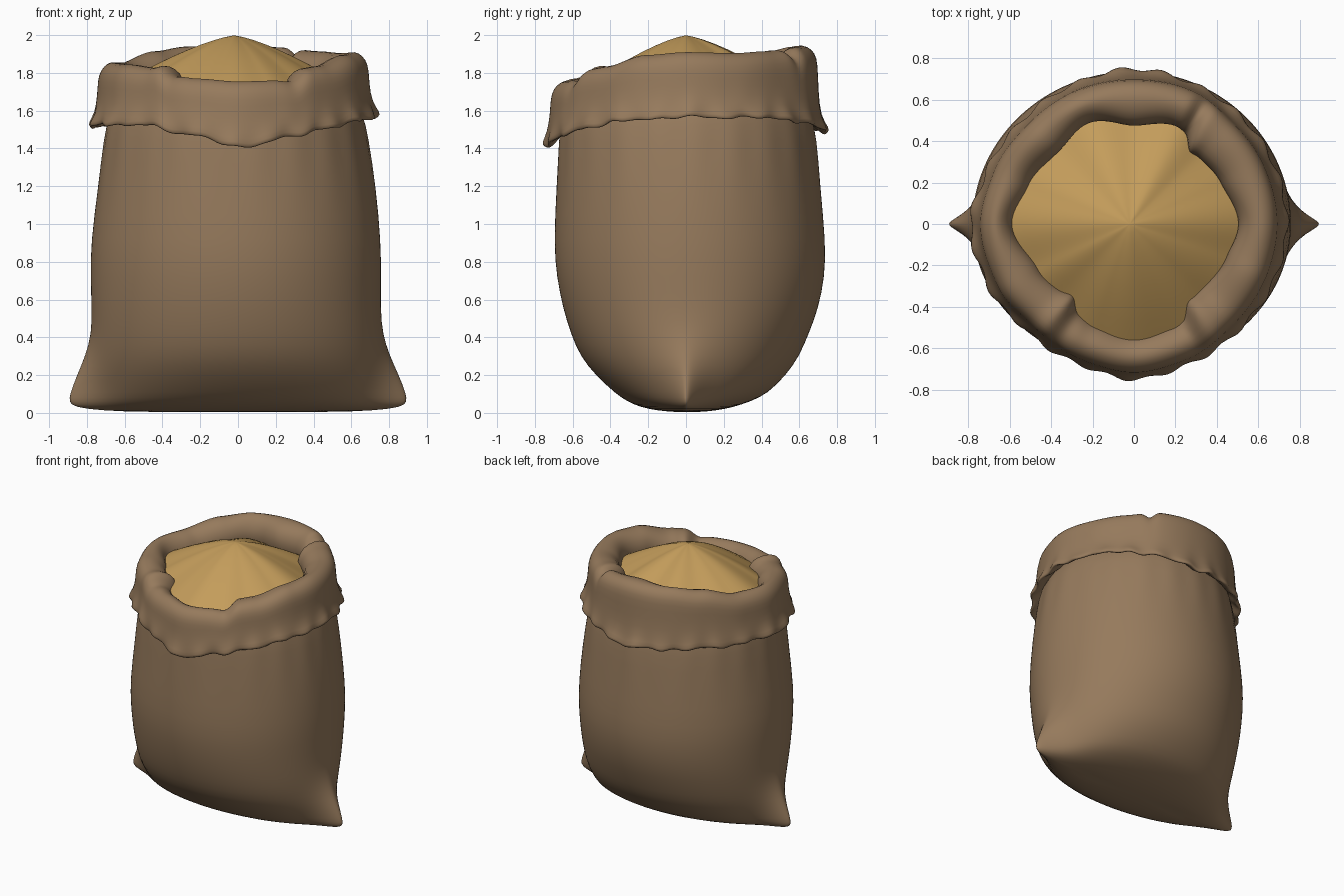
import bpy, bmesh, math

if "Cube" in bpy.data.objects:
    bpy.data.objects.remove(bpy.data.objects["Cube"])

N = 144  # points around each ring


def material(name, rgb):
    m = bpy.data.materials.new(name)
    m.diffuse_color = (*rgb, 1)
    m.use_nodes = True
    m.node_tree.nodes["Principled BSDF"].inputs["Base Color"].default_value = m.diffuse_color
    return m


burlap = material("burlap brown", (0.305, 0.195, 0.108))
golden = material("grain gold", (0.55, 0.335, 0.105))


def around(table, deg):
    """Smooth periodic interpolation of {angle: value rows}."""
    keys = sorted(table)
    deg %= 360
    for i, k in enumerate(keys):
        nxt = keys[(i + 1) % len(keys)] + (360 if i == len(keys) - 1 else 0)
        if k <= deg <= nxt:
            t = (deg - k) / (nxt - k)
            t = t * t * (3 - 2 * t)
            return [a + (b - a) * t for a, b in zip(table[k], table[nxt % 360])]


def bump(deg, centre, width):
    d = (deg - centre + 180) % 360 - 180
    return math.exp(-(d / width) ** 2)


def loft(name, rings, mat, cap_start=False, cap_end=False, levels=1):
    bm = bmesh.new()
    loops = [[bm.verts.new(p) for p in ring] for ring in rings]
    for a, b in zip(loops, loops[1:]):
        for i in range(N):
            j = (i + 1) % N
            bm.faces.new((a[i], a[j], b[j], b[i]))
    for flag, ring in ((cap_start, loops[0]), (cap_end, loops[-1])):
        if flag:
            bm.faces.new(ring)
    bmesh.ops.recalc_face_normals(bm, faces=bm.faces)
    mesh = bpy.data.meshes.new(name)
    bm.to_mesh(mesh)
    bm.free()
    mesh.materials.append(mat)
    mesh.shade_smooth()
    ob = bpy.data.objects.new(name, mesh)
    bpy.context.collection.objects.link(ob)
    if levels:
        ob.modifiers.new("smooth", 'SUBSURF').levels = levels
    return ob


DEGS = [360 * i / N for i in range(N)]

# Sack body: z, left, right, front, back, corner length, corner width
levels = [
    (0.004, .50, .50, .05, .06, .00, .05),
    (0.012, .62, .62, .15, .16, .10, .05),
    (0.03, .69, .69, .24, .25, .185, .06),
    (0.06, .71, .71, .31, .34, .19, .075),
    (0.10, .715, .715, .37, .43, .18, .09),
    (0.20, .735, .735, .48, .53, .12, .12),
    (0.30, .75, .745, .56, .60, .06, .15),
    (0.42, .765, .755, .61, .65, .01, .20),
    (0.55, .775, .755, .65, .70, 0, .2),
    (0.72, .78, .757, .685, .735, 0, .2),
    (0.90, .78, .757, .70, .74, 0, .2),
    (1.20, .74, .73, .685, .71, 0, .2),
    (1.45, .71, .69, .675, .69, 0, .2),
    (1.60, .68, .66, .66, .66, 0, .2),
    (1.68, .62, .60, .60, .60, 0, .2),
]
rings = []
for z, xl, xr, yf, yb, ear, w in levels:
    ring = []
    for d in DEGS:
        c, s = math.cos(math.radians(d)), math.sin(math.radians(d))
        y = s * (yb if s > 0 else yf)
        x = c * (xr if c > 0 else xl)
        x += math.copysign(ear * math.exp(-abs(y / w) ** 1.5), c) if abs(c) > .05 else 0
        # soft vertical creases just under the cuff
        k = 1 + .006 * math.sin(math.radians(d * 21)) * math.exp(-((z - 1.43) / .1) ** 2)
        ring.append((x * k, y * k, z))
    rings.append(ring)
loft("sack_body", rings, burlap, cap_start=True)

# Folded cuff: angle -> rim height, hem height, hem radius, wall radius, mouth radius
cuff = {
    0: (1.915, 1.56, .745, .69, .50),
    25: (1.91, 1.56, .74, .685, .46),
    45: (1.92, 1.55, .74, .68, .445),
    66: (1.94, 1.52, .74, .70, .51),
    90: (1.95, 1.48, .755, .695, .47),
    115: (1.945, 1.50, .74, .70, .53),
    135: (1.92, 1.51, .74, .70, .50),
    160: (1.86, 1.51, .76, .72, .53),
    180: (1.86, 1.51, .795, .74, .58),
    205: (1.85, 1.52, .77, .72, .50),
    225: (1.83, 1.52, .735, .69, .465),
    250: (1.775, 1.47, .73, .70, .51),
    270: (1.76, 1.40, .755, .715, .53),
    290: (1.765, 1.45, .73, .70, .51),
    315: (1.84, 1.51, .725, .68, .44),
    340: (1.90, 1.55, .735, .685, .47),
}


def cuff_profile(d):
    top, hem, R, M, I = around(cuff, d)
    # pinched folds along the rim
    top -= .05 * bump(d, 60, 3) + .02 * bump(d, 237, 4) + .02 * bump(d, 297, 4)
    top += .02 * bump(d, 230, 4) + .015 * bump(d, 304, 4)
    I -= .03 * bump(d, 230, 5) + .03 * bump(d, 304, 5) + .03 * bump(d, 53, 4)
    # ragged hem
    rag = (math.sin(math.radians(d * 19)) + math.sin(math.radians(d * 31 + 40))
           + math.sin(math.radians(d * 11 + 80))) / 3
    hem += .014 * rag
    R += .012 * math.sin(math.radians(d * 23 + 60))
    C = (M + I) / 2
    return [(M - .06, hem + .08), (R - .035, hem + .012), (R - .008, hem - .003),
            (R, hem + .02), (M + .02, hem + .075), (M + .005, hem + .5 * (top - hem)),
            (M + .003, top - .10), (M - .012, top - .045), (M - .05, top - .008), (C, top),
            (I + .035, top - .035), (I + .005, top - .10), (I, top - .16), (I + .03, top - .26)]


profiles = [cuff_profile(d) for d in DEGS]
rings = []
for k in range(len(profiles[0])):
    rings.append([(p[k][0] * math.cos(math.radians(d)), p[k][0] * math.sin(math.radians(d)), p[k][1])
                  for d, p in zip(DEGS, profiles)])
loft("folded_cuff", rings, burlap)

# Mound of grain filling the mouth
rings = []
for s in (.01, .08, .18, .3, .42, .55, .7, .85, 1.0):
    ring = []
    for d in DEGS:
        top, hem, R, M, I = around(cuff, d)
        r = (I + .03) * s
        f = s ** 1.35
        edge = 1.755 - .05 * bump(d, 270, 45)
        z = 1.998 + (edge - 1.998) * f + .006 * s * math.sin(math.radians(d * 7 + 30))
        ring.append((r * math.cos(math.radians(d)) - .02 * (1 - s), r * math.sin(math.radians(d)), z))
    rings.append(ring)
loft("grain_mound", rings, golden, cap_start=True, levels=0)
